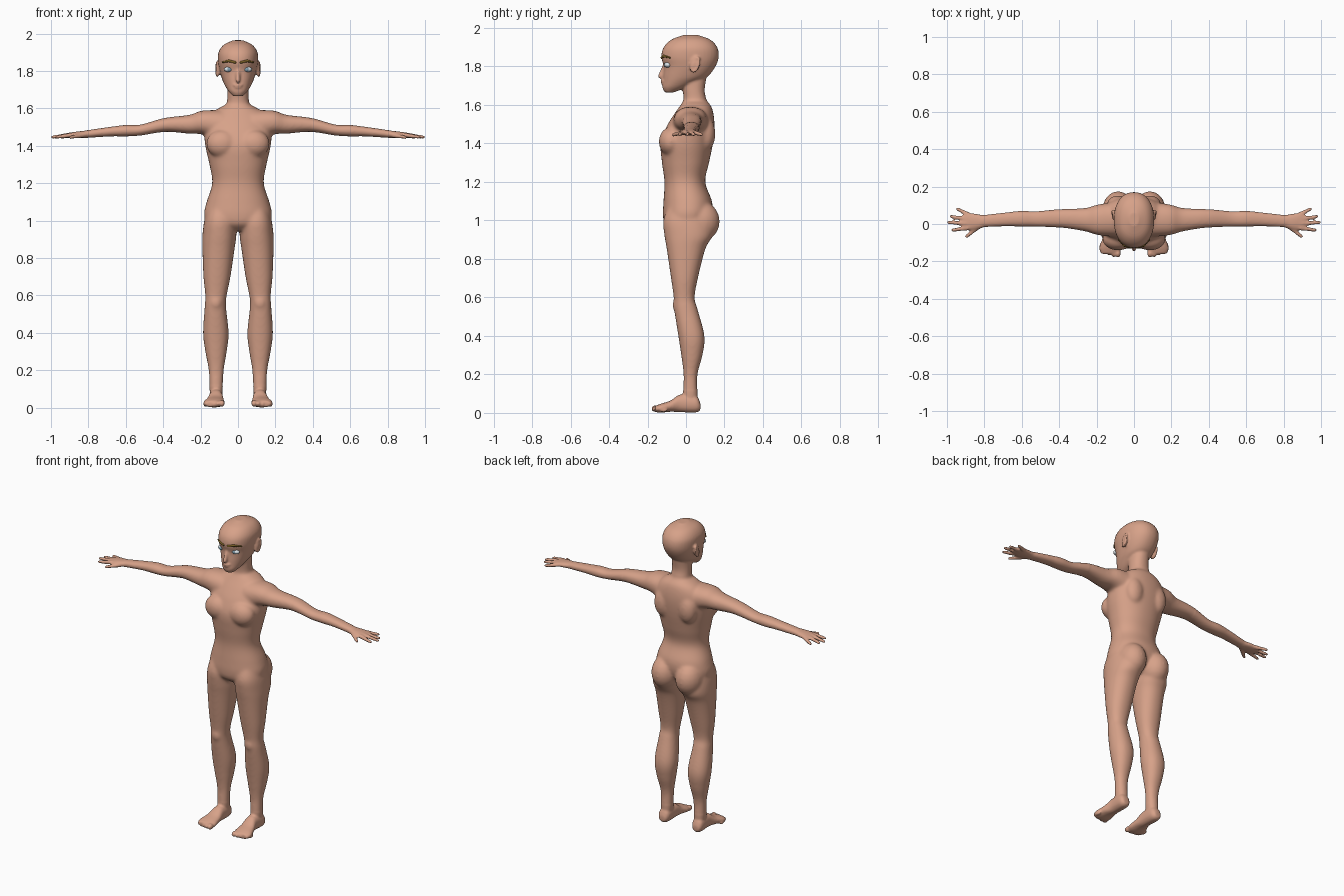
import bpy
import bmesh
import math
from mathutils import Matrix, Vector

if "Cube" in bpy.data.objects:
    bpy.data.objects.remove(bpy.data.objects["Cube"], do_unlink=True)


def material(name, rgb):
    mat = bpy.data.materials.new(name)
    mat.use_nodes = True
    mat.diffuse_color = (*rgb, 1)
    bsdf = mat.node_tree.nodes["Principled BSDF"]
    bsdf.inputs["Base Color"].default_value = (*rgb, 1)
    bsdf.inputs["Roughness"].default_value = 0.7
    return mat


skin = material("warm skin", (0.68, 0.36, 0.25))
eye_white = material("pale eye", (0.70, 0.76, 0.80))
iris_blue = material("grey blue iris", (0.22, 0.34, 0.42))
brow_brown = material("golden brown brow", (0.20, 0.12, 0.02))


def make_object(name, bm, mat):
    mesh = bpy.data.meshes.new(name)
    bmesh.ops.recalc_face_normals(bm, faces=bm.faces)
    bm.to_mesh(mesh)
    bm.free()
    mesh.shade_smooth()
    mesh.materials.append(mat)
    obj = bpy.data.objects.new(name, mesh)
    bpy.context.scene.collection.objects.link(obj)
    return obj


def bridge(bm, rings):
    """Closed surface through rings of points."""
    rings = [[bm.verts.new(p) for p in ring] for ring in rings]
    for low, high in zip(rings, rings[1:]):
        for i in range(len(low)):
            j = (i + 1) % len(low)
            bm.faces.new((low[i], low[j], high[j], high[i]))
    bm.faces.new(rings[0][::-1])
    bm.faces.new(rings[-1])


def smooth_rows(rows, steps=6):
    """Catmull-Rom interpolation through rows of section extents."""
    pts = [Vector(r) for r in rows]
    pts = [pts[0]] + pts + [pts[-1]]
    out = []
    for a, b, c, d in zip(pts, pts[1:], pts[2:], pts[3:]):
        for i in range(steps):
            t = i / steps
            out.append(b + ((c - a) * t + (a * 2 - b * 5 + c * 4 - d) * t ** 2
                            + (b * 3 - a - c * 3 + d) * t ** 3) * 0.5)
    return out + [pts[-1]]


# Places (along, first, second) into x, y, z for each loft axis
PLACE = {"x": lambda t, a, b: (t, a, b),
         "y": lambda t, a, b: (a, t, b),
         "z": lambda t, a, b: (a, b, t)}


def loft(bm, axis, rows, side=1, sides=40, power=2.2):
    """Closed tube; each row is (along, min a, max a, min b, max b)."""
    rings = []
    for t, a0, a1, b0, b1 in smooth_rows(rows):
        ring = []
        for i in range(sides):
            ang = math.tau * i / sides
            u, v = (math.copysign(abs(w) ** (2 / power), w)
                    for w in (math.cos(ang), math.sin(ang)))
            x, y, z = PLACE[axis](t, (a0 + a1 + u * (a1 - a0)) / 2,
                                  (b0 + b1 + v * (b1 - b0)) / 2)
            ring.append((x * side, y, z))
        rings.append(ring)
    bridge(bm, rings)


def unit_ball(sides=20, rows=11):
    rings = []
    for k in range(rows):
        lat = math.pi * ((k + 0.3) / (rows - 0.4) - 0.5)
        rings.append([Vector((math.cos(lat) * math.cos(math.tau * i / sides),
                              math.cos(lat) * math.sin(math.tau * i / sides),
                              math.sin(lat))) for i in range(sides)])
    return rings


BALL = unit_ball()


def ball(bm, loc, size, side=1, tilt=0.0):
    place = (Matrix.Translation((loc[0] * side, loc[1], loc[2]))
             @ Matrix.Rotation(tilt, 4, "X") @ Matrix.Diagonal((*size, 1)))
    bridge(bm, [[place @ p for p in ring] for ring in BALL])


def beads(bm, start, end, r0, r1, side=1, count=12):
    """Tapered rounded rod made of overlapping balls."""
    start, end = Vector(start), Vector(end)
    for i in range(count):
        t = i / (count - 1)
        ball(bm, start.lerp(end, t), [r0 + (r1 - r0) * t] * 3, side)


def symmetric(rows):
    return [(z, -w, w, front, back) for z, w, front, back in rows]


body = bmesh.new()

# Torso and neck
loft(body, "z", symmetric([
    (.945, .08, -.07, .06), (.98, .16, -.11, .11), (1.03, .182, -.12, .135),
    (1.10, .168, -.117, .135), (1.20, .138, -.112, .10), (1.30, .153, -.125, .12),
    (1.40, .175, -.132, .14), (1.48, .18, -.105, .148), (1.54, .165, -.07, .145),
    (1.59, .12, -.035, .133), (1.62, .065, -.015, .11)]))
loft(body, "z", symmetric([
    (1.54, .09, -.03, .13), (1.62, .062, -.014, .108),
    (1.68, .056, -.018, .097), (1.76, .055, -.04, .11)]))

# Head
loft(body, "z", symmetric([
    (1.665, .026, -.11, -.065), (1.69, .05, -.122, 0), (1.72, .069, -.12, .06),
    (1.75, .083, -.119, .115), (1.80, .098, -.116, .153), (1.85, .107, -.128, .17),
    (1.90, .104, -.116, .162), (1.94, .076, -.075, .125), (1.964, .025, -.01, .06)]))

# Nose and lips
beads(body, (0, -.114, 1.805), (0, -.133, 1.75), .008, .013)
ball(body, (0, -.119, 1.724), (.025, .013, .006))
ball(body, (0, -.118, 1.712), (.021, .013, .006))

FINGERS = [((.83, -.015, 1.455), (.895, -.066, 1.445)),
           ((.89, -.022, 1.458), (.967, -.032, 1.446)),
           ((.89, .002, 1.46), (.992, .008, 1.446)),
           ((.89, .026, 1.458), (.978, .040, 1.446)),
           ((.88, .048, 1.456), (.943, .080, 1.446))]

for s in (1, -1):
    # Arm and palm
    loft(body, "x", [
        (.08, -.07, .12, 1.42, 1.59), (.19, -.06, .105, 1.46, 1.588),
        (.26, -.04, .086, 1.464, 1.565), (.39, -.02, .08, 1.474, 1.549),
        (.52, -.014, .068, 1.455, 1.513), (.60, -.014, .07, 1.45, 1.511),
        (.68, -.012, .062, 1.45, 1.501), (.82, -.017, .046, 1.441, 1.481)], s)
    loft(body, "x", [
        (.79, -.015, .045, 1.443, 1.482), (.85, -.03, .055, 1.442, 1.477),
        (.89, -.033, .061, 1.442, 1.471), (.915, -.025, .052, 1.447, 1.465)], s)
    # Fingers
    for base, tip in FINGERS:
        beads(body, base, tip, .0125, .0095, s)
    # Leg
    loft(body, "z", [
        (1.08, .03, .155, -.09, .10), (1.0, .014, .18, -.118, .125),
        (.92, .009, .19, -.112, .135), (.85, .018, .19, -.10, .10),
        (.70, .04, .185, -.078, .062), (.60, .06, .175, -.064, .045),
        (.54, .064, .178, -.062, .06), (.40, .05, .187, -.04, .096),
        (.30, .06, .175, -.025, .086), (.20, .076, .157, -.013, .06),
        (.10, .082, .152, -.015, .06), (.02, .09, .145, -.01, .06)], s)
    # Foot and toes
    loft(body, "y", [
        (.075, .10, .14, .015, .05), (.05, .083, .155, .002, .09),
        (-.03, .08, .155, .004, .095), (-.08, .075, .17, .006, .064),
        (-.13, .07, .185, .001, .048), (-.16, .08, .175, .004, .036)], s)
    for i in range(5):
        radius = .018 - .002 * i
        ball(body, (.086 + .0225 * i, -.158 + .0025 * i * i, radius + .004),
             (radius * .85, .022, radius), s)
    # Muscle masses: chest, shoulder blade, buttock, knee
    ball(body, (.085, -.08, 1.41), (.085, .062, .075), s)
    ball(body, (.085, .105, 1.45), (.06, .048, .09), s)
    ball(body, (.085, .078, .995), (.084, .098, .105), s)
    ball(body, (.118, -.042, .56), (.034, .029, .04), s)
    # Ear with raised rim
    ball(body, (.107, .045, 1.81), (.011, .022, .04), s, -.25)
    for i in range(24):
        ang = math.tau * i / 24
        dy, dz = .02 * math.cos(ang), .037 * math.sin(ang)
        ball(body, (.112 + .25 * dy, .047 + dy + .25 * dz, 1.81 + dz), [.0065] * 3, s)

# Fuse everything into one continuous skin
figure = make_object("body", body, skin)
remesh = figure.modifiers.new("fuse", "REMESH")
remesh.mode = "VOXEL"
remesh.voxel_size = 0.0065
graph = bpy.context.evaluated_depsgraph_get()
fused = bpy.data.meshes.new_from_object(figure.evaluated_get(graph))
figure.modifiers.clear()
figure.data = fused
fused.materials.clear()
fused.materials.append(skin)
fused.shade_smooth()

# Light smoothing overall, stronger on torso, shoulders and legs
broad = figure.vertex_groups.new(name="broad")
broad.add([v.index for v in fused.vertices
           if abs(v.co.x) < .4 and .12 < v.co.z < 1.64], 1, "REPLACE")
figure.modifiers.new("soften", "SMOOTH").iterations = 3
blend = figure.modifiers.new("blend", "SMOOTH")
blend.iterations = 22
blend.vertex_group = broad.name

# Eyes and brows
for s, label in ((1, "left"), (-1, "right")):
    bm = bmesh.new()
    ball(bm, (.048, -.094, 1.808), (.027, .019, .015), s)
    make_object(label + "_eye", bm, eye_white)
    bm = bmesh.new()
    ball(bm, (.047, -.108, 1.808), (.011, .007, .011), s)
    make_object(label + "_iris", bm, iris_blue)
    bm = bmesh.new()
    beads(bm, (.016, -.125, 1.846), (.05, -.115, 1.854), .007, .007, s)
    beads(bm, (.05, -.115, 1.854), (.082, -.084, 1.846), .007, .004, s)
    make_object(label + "_eyebrow", bm, brow_brown)
